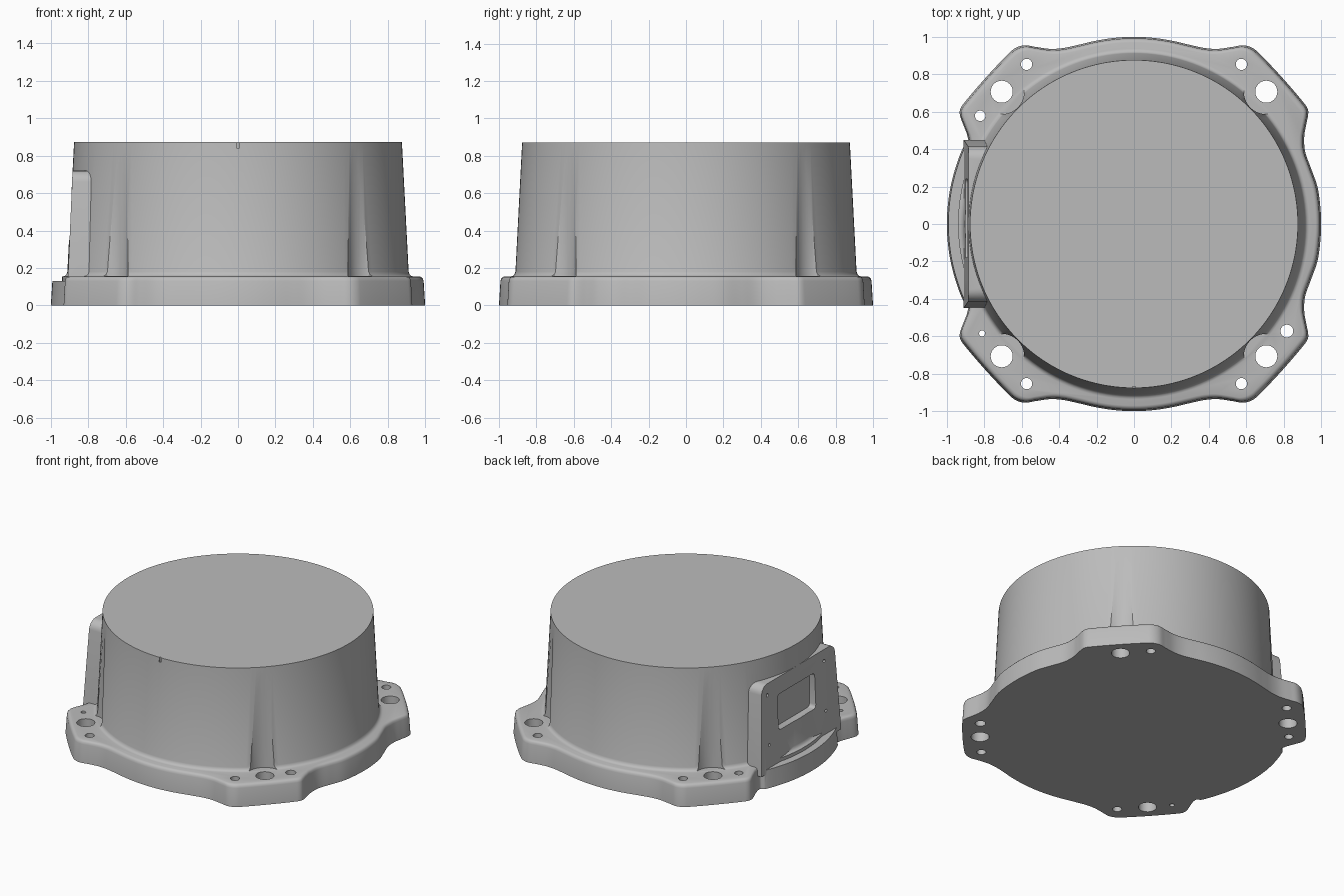
import bpy, bmesh, math
from mathutils import Vector, Matrix

cube = bpy.data.objects.get("Cube")
if cube:
    bpy.data.objects.remove(cube, do_unlink=True)

mat = bpy.data.materials.new("cast grey")
mat.use_nodes = True
GREY = (0.5, 0.5, 0.5, 1)
mat.diffuse_color = GREY
mat.node_tree.nodes["Principled BSDF"].inputs["Base Color"].default_value = GREY


def finish(bm, name):
    bmesh.ops.recalc_face_normals(bm, faces=bm.faces)
    mesh = bpy.data.meshes.new(name)
    bm.to_mesh(mesh)
    bm.free()
    mesh.materials.append(mat)
    obj = bpy.data.objects.new(name, mesh)
    bpy.context.collection.objects.link(obj)
    return obj


def stack(name, rings):
    """Closed solid through rings of matching points."""
    bm = bmesh.new()
    loops = [[bm.verts.new(p) for p in ring] for ring in rings]
    for a, b in zip(loops, loops[1:]):
        for i in range(len(a)):
            j = (i + 1) % len(a)
            bm.faces.new((a[i], a[j], b[j], b[i]))
    bm.faces.new(loops[0])
    bm.faces.new(loops[-1])
    return finish(bm, name)


def box(name, lo, hi):
    bm = bmesh.new()
    bmesh.ops.create_cube(bm, size=1)
    for v in bm.verts:
        v.co = [(a + b) / 2 + c * (b - a) for a, b, c in zip(lo, hi, v.co)]
    return finish(bm, name)


def rod(name, centre, radius, depth, axis="Z", segments=32):
    bm = bmesh.new()
    turn = Matrix.Rotation(math.pi / 2, 4, "Y") if axis == "X" else Matrix()
    bmesh.ops.create_cone(bm, cap_ends=True, segments=segments, radius1=radius,
                          radius2=radius, depth=depth,
                          matrix=Matrix.Translation(centre) @ turn)
    return finish(bm, name)


def apply_modifier(obj, mod):
    bpy.context.view_layer.objects.active = obj
    bpy.ops.object.modifier_apply(modifier=mod.name)


def combine(target, other, operation):
    mod = target.modifiers.new("combine", "BOOLEAN")
    mod.operation, mod.object, mod.solver = operation, other, "EXACT"
    apply_modifier(target, mod)
    bpy.data.objects.remove(other, do_unlink=True)


# Flange outline: one quarter of control points, mirrored around
lug = [(.93, .58), (.93, .61), (.915, .638), (.785, .79), (.655, .925), (.62, .947),
       (.58, .955), (.53, .947), (.45, .936), (.38, .94), (.3, .957), (.2, .98), (.1, .995)]
plain_side = [(.995, .1), (.98, .2), (.945, .3), (.914, .39), (.91, .47), (.92, .53)]
panel_side = [(.995, .1), (.98, .2), (.954, .3), (.912, .41), (.887, .425), (.89, .47), (.912, .53)]
right = plain_side + lug
left = panel_side + lug
points = [(1, 0)] + right + [(0, 1)]
points += [(-x, y) for x, y in reversed(left)] + [(-1, 0)]
points += [(-x, -y) for x, y in left] + [(0, -1)]
points += [(x, -y) for x, y in reversed(right)]
points = [Vector(p) for p in points]

outline = []
for i in range(len(points)):
    a, b, c, d = (points[(i + k) % len(points)] for k in (-1, 0, 1, 2))
    span = (c - b).length
    # tangents scaled by chord length keep the curve from overshooting
    tb = (c - a).normalized() * span
    tc = (d - b).normalized() * span
    for s in range(6):
        t = s / 6
        outline.append((2*t**3 - 3*t**2 + 1) * b + (t**3 - 2*t**2 + t) * tb
                       + (3*t**2 - 2*t**3) * c + (t**3 - t**2) * tc)

edge = [(0, 1), (.13, .992), (.143, .988), (.151, .981), (.155, .97)]
housing = stack("housing", [[(p.x * s, p.y * s, z) for p in outline] for z, s in edge])

# Lower shelf in front of the connector panel
combine(housing, box("shelf_cut", (-1.2, -.418, .13), (-.905, .418, .3)), "DIFFERENCE")

# Tapered drum with a fillet at its foot
N = 160
profile = [(.94, .1), (.94, .154), (.926, .158), (.917, .166), (.912, .18), (.876, .872)]
drum = stack("drum", [[(r * math.cos(math.tau * i / N), r * math.sin(math.tau * i / N), z)
                       for i in range(N)] for r, z in profile])
combine(housing, drum, "UNION")

# Connector block with leaning sides and rounded upper corners
block_rings = []
for z, x, y in [(.1, -.911, .45), (.72, -.884, .41)]:
    block_rings.append([(x, -y, z), (-.6, -y, z), (-.6, y, z), (x, y, z)])
block = stack("connector_block", block_rings)
bm = bmesh.new()
bm.from_mesh(block.data)
top_edges = [e for e in bm.edges if all(v.co.z > .7 for v in e.verts)
             and abs(e.verts[0].co.y - e.verts[1].co.y) < .01]
bmesh.ops.bevel(bm, geom=top_edges, offset=.06, segments=6, profile=.5, affect="EDGES")
bm.to_mesh(block.data)
bm.free()
combine(housing, block, "UNION")

# Rounded rectangular recess and screw holes in the panel
recess = box("recess", (-1, -.18, .35), (-.85, .24, .6))
bm = bmesh.new()
bm.from_mesh(recess.data)
long_edges = [e for e in bm.edges if abs(e.verts[0].co.x - e.verts[1].co.x) > .1]
bmesh.ops.bevel(bm, geom=long_edges, offset=.025, segments=4, profile=.5, affect="EDGES")
bm.to_mesh(recess.data)
bm.free()
combine(housing, recess, "DIFFERENCE")
for y in (-.29, .35):
    for z in (.29, .64):
        combine(housing, rod("screw_hole", (-.9, y, z), .011, .09, "X", 12), "DIFFERENCE")

# Clearance grooves, mounting holes and side holes at the four lugs
for sx in (-1, 1):
    for sy in (-1, 1):
        corner = (sx * .707, sy * .707)
        combine(housing, rod("groove", (*corner, .557), .12, .8, segments=64), "DIFFERENCE")
        combine(housing, rod("mount_hole", (*corner, .1), .059, .6), "DIFFERENCE")
        combine(housing, rod("side_hole", (sx * .574, sy * .853, .1), .03, .6), "DIFFERENCE")
for x, y, r in [(-.822, .578, .028), (.817, -.572, .034), (-.812, -.585, .016)]:
    combine(housing, rod("dowel_hole", (x, y, .1), r, .6), "DIFFERENCE")

# Index notch at the front of the top rim
combine(housing, box("notch", (-.008, -1, .84), (.008, -.868, .95)), "DIFFERENCE")

bpy.ops.object.select_all(action="DESELECT")
housing.select_set(True)
bpy.context.view_layer.objects.active = housing
bpy.ops.object.shade_smooth_by_angle(angle=math.radians(32))
